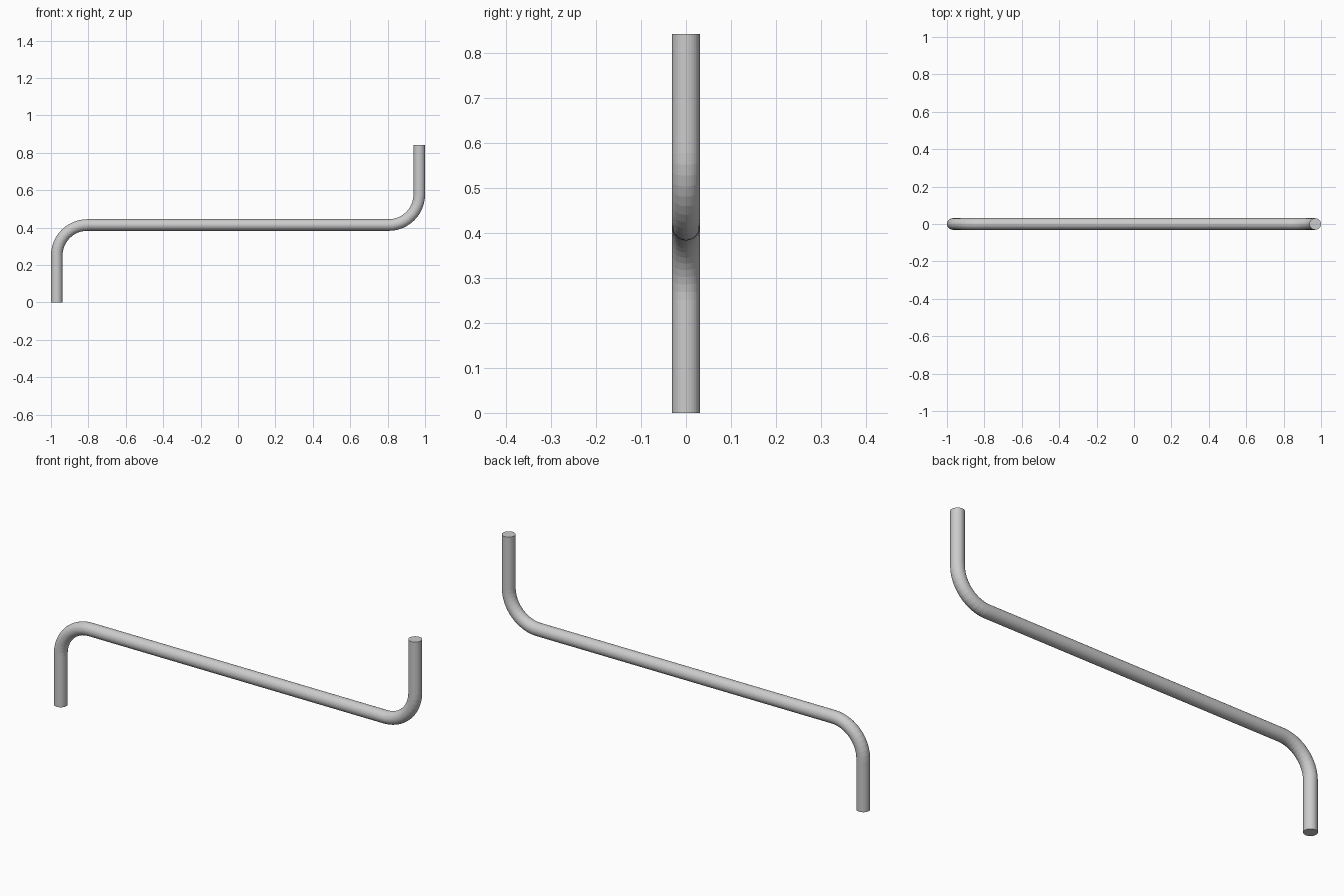
import bpy, bmesh, math
from mathutils import Vector

if "Cube" in bpy.data.objects:
    bpy.data.objects.remove(bpy.data.objects["Cube"])

R, BEND, SIDES, STEPS = 0.031, 0.163, 32, 12
X, Z_MID, Z_TOP = 0.969, 0.414, 0.841


def bend(cx, cz, start, end):
    """Centre-line points of a quarter bend, with their angle."""
    pts = []
    for i in range(STEPS + 1):
        a = math.radians(start + (end - start) * i / STEPS)
        pts.append((Vector((cx + BEND * math.cos(a), 0, cz + BEND * math.sin(a))),
                    Vector((math.cos(a), 0, math.sin(a)))))
    return pts


# Centre line: lower leg, bend, long run, bend, upper leg
path = [(Vector((-X, 0, 0)), Vector((-1, 0, 0)))]
path += bend(-X + BEND, Z_MID - BEND, 180, 90)
# normals of the second bend point inward so the rings stay aligned
path += [(p, -n) for p, n in bend(X - BEND, Z_MID + BEND, -90, 0)]
path.append((Vector((X, 0, Z_TOP)), Vector((-1, 0, 0))))

# Round section swept along the centre line
bm = bmesh.new()
rings = []
for p, n in path:
    ring = []
    for k in range(SIDES):
        t = math.tau * k / SIDES
        ring.append(bm.verts.new(p + R * (math.cos(t) * n + math.sin(t) * Vector((0, 1, 0)))))
    rings.append(ring)
for a, b in zip(rings, rings[1:]):
    for k in range(SIDES):
        j = (k + 1) % SIDES
        bm.faces.new((a[k], a[j], b[j], b[k]))

# End caps
bm.faces.new(rings[0])
bm.faces.new(rings[-1])
bmesh.ops.recalc_face_normals(bm, faces=bm.faces)

mesh = bpy.data.meshes.new("bent_pipe")
bm.to_mesh(mesh)
bm.free()
pipe = bpy.data.objects.new("bent_pipe", mesh)
bpy.context.collection.objects.link(pipe)
